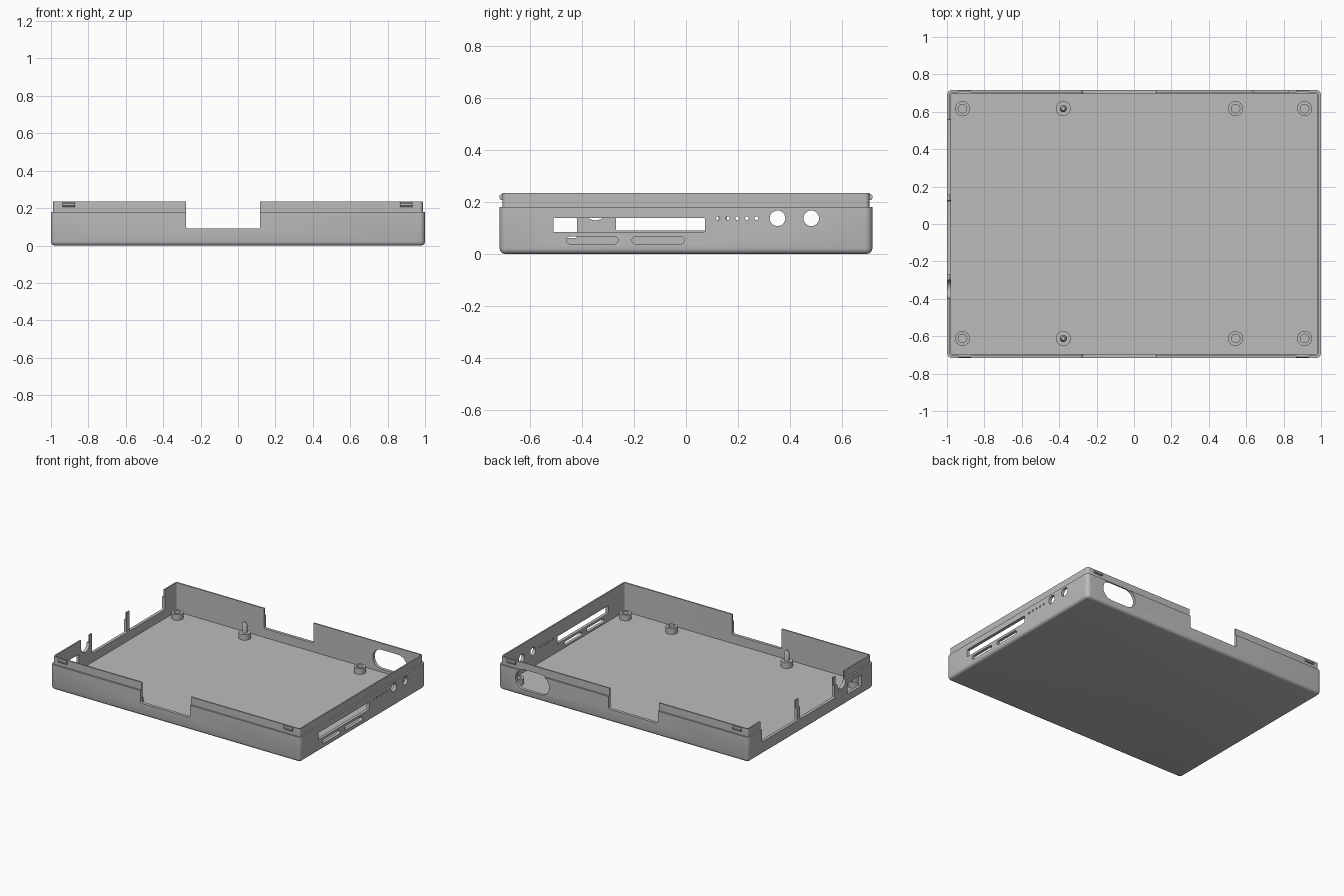
import bpy, bmesh, math

if "Cube" in bpy.data.objects:
    bpy.data.objects.remove(bpy.data.objects["Cube"])

grey = bpy.data.materials.new("case_grey")
grey.diffuse_color = (0.5, 0.5, 0.5, 1)
grey.use_nodes = True
grey.node_tree.nodes["Principled BSDF"].inputs["Base Color"].default_value = grey.diffuse_color

HX, HY = 1.0, 0.717          # outer half sizes
FLOOR, STEP, TOP = 0.026, 0.18, 0.235


def rrect(cx, cy, w, h, r, n=6):
    """Rounded rectangle points, counter-clockwise (circle or slot when r = h/2)."""
    pts = []
    for k, (sx, sy) in enumerate([(1, 1), (-1, 1), (-1, -1), (1, -1)]):
        for i in range(n + 1):
            a = math.pi / 2 * (k + i / n)
            p = (cx + sx * (w / 2 - r) + r * math.cos(a),
                 cy + sy * (h / 2 - r) + r * math.sin(a))
            if not pts or math.dist(p, pts[-1]) > 1e-5:
                pts.append(p)
    if math.dist(pts[0], pts[-1]) < 1e-5:
        pts.pop()
    return pts


def loft(bm, rings):
    """Skin a stack of equal rings and cap both ends."""
    rows = [[bm.verts.new(p) for p in ring] for ring in rings]
    n = len(rows[0])
    for a, b in zip(rows, rows[1:]):
        for i in range(n):
            j = (i + 1) % n
            bm.faces.new((a[i], a[j], b[j], b[i]))
    bm.faces.new(rows[0][::-1])
    bm.faces.new(rows[-1])


def finish(bm, name):
    bmesh.ops.recalc_face_normals(bm, faces=bm.faces)
    me = bpy.data.meshes.new(name)
    bm.to_mesh(me)
    bm.free()
    ob = bpy.data.objects.new(name, me)
    me.materials.append(grey)
    bpy.context.collection.objects.link(ob)
    return ob


def smooth(ob):
    bpy.ops.object.select_all(action='DESELECT')
    ob.select_set(True)
    bpy.context.view_layer.objects.active = ob
    bpy.ops.object.shade_smooth_by_angle(angle=math.radians(30))


# Open tray: rounded bottom edge, straight wall, inset lip, inner wall and floor
profile = [(0.02, 0), (0.01, 0.003), (0.003, 0.01), (0, 0.02), (0, STEP), (0.012, STEP),
           (0.012, TOP), (0.022, TOP), (0.022, FLOOR)]
bm = bmesh.new()
loft(bm, [[(x, y, z) for x, y in rrect(0, 0, 2 * (HX - d), 2 * (HY - d), max(0.028 - d, 0.006))]
          for d, z in profile])
case = finish(bm, "case_tray")

# Wall openings, all cut as rounded prisms
cut = bmesh.new()


def cut_side(side, y0, y1, z0, z1, r):
    ring = rrect((y0 + y1) / 2, (z0 + z1) / 2, y1 - y0, z1 - z0, r)
    loft(cut, [[(x, y, z) for y, z in ring] for x in (side * 0.94, side * 1.06)])


def cut_end(side, x0, x1, z0, z1, r):
    ring = rrect((x0 + x1) / 2, (z0 + z1) / 2, x1 - x0, z1 - z0, r)
    loft(cut, [[(x, y, z) for x, z in ring] for y in (side * 0.66, side * 0.77)])


# Right wall: long slot, two narrow slots, indicator holes, round sockets
cut_side(1, -0.51, 0.073, 0.084, 0.138, 0.004)
cut_side(1, -0.46, -0.262, 0.038, 0.067, 0.0144)
cut_side(1, -0.208, -0.007, 0.038, 0.067, 0.0144)
for i in range(5):
    y = 0.123 + 0.037 * i
    cut_side(1, y - 0.007, y + 0.007, 0.13, 0.144, 0.00695)
for y in (0.352, 0.482):
    cut_side(1, y - 0.03, y + 0.03, 0.107, 0.167, 0.0299)
# Left wall: two open bays with a post between, round notch, square port
cut_side(-1, 0.157, 0.56, 0.09, 0.4, 0.006)
cut_side(-1, -0.27, 0.125, 0.09, 0.4, 0.006)
cut_side(-1, -0.396, -0.3, 0.129, 0.4, 0.0479)
cut_side(-1, -0.575, -0.42, 0.062, 0.142, 0.004)
# Front and back: wide notches, and an oval hole at the back right
for s in (-1, 1):
    cut_end(s, -0.277, 0.118, 0.09, 0.4, 0.01)
cut_end(1, 0.592, 0.864, 0.047, 0.187, 0.0699)

cutter = finish(cut, "opening_cutter")
cutter.hide_render = True
mod = case.modifiers.new("openings", 'BOOLEAN')
mod.operation, mod.solver, mod.object = 'DIFFERENCE', 'EXACT', cutter
bpy.context.view_layer.objects.active = case
bpy.ops.object.modifier_apply(modifier=mod.name)
bpy.data.objects.remove(cutter)
smooth(case)


def lathe(name, x, y, prof, n=24):
    """Revolve (radius, z) points around a vertical axis at x, y."""
    bm = bmesh.new()
    loft(bm, [[(x + r * math.cos(2 * math.pi * i / n), y + r * math.sin(2 * math.pi * i / n), z)
               for i in range(n)] for r, z in prof])
    smooth(finish(bm, name))


# Standoffs: hollow rings, and locating pins in the second column
base = [(0.04, FLOOR - 0.004), (0.04, 0.067)]
hollow = base + [(0.023, 0.067), (0.023, 0.03)]
pin = base + [(0.019, 0.067), (0.019, 0.12), (0.01, 0.14)]
for y in (-0.612, 0.617):
    for x in (-0.917, -0.378, 0.543, 0.912):
        pinned = x == -0.378
        lathe("locating_pin" if pinned else "standoff", x, y, pin if pinned else hollow)

# Snap clips on the front and back lip
for s in (-1, 1):
    for x in (-0.905, 0.9):
        bm = bmesh.new()
        sect = [(0.7, 0.207), (0.712, 0.207), (0.717, 0.213), (0.717, 0.224), (0.712, 0.23), (0.7, 0.23)]
        loft(bm, [[(x + dx, s * y, z) for y, z in sect] for dx in (-0.034, 0.034)])
        finish(bm, "snap_clip")
